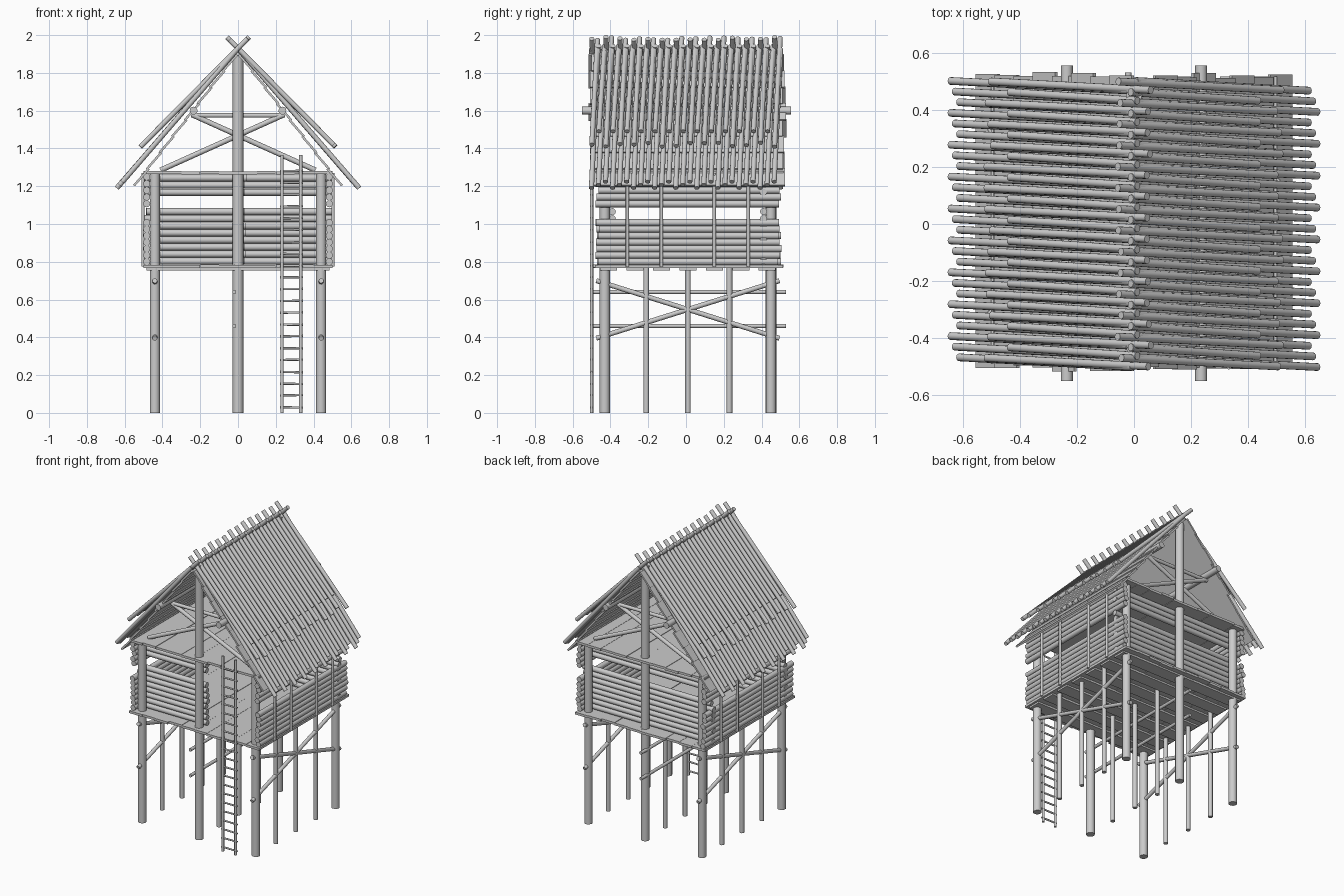
import bpy, bmesh, math, random
from mathutils import Vector, Matrix

if "Cube" in bpy.data.objects:
    bpy.data.objects.remove(bpy.data.objects["Cube"])

random.seed(4)


def finish(name, bm):
    me = bpy.data.meshes.new(name)
    bm.to_mesh(me)
    bm.free()
    ob = bpy.data.objects.new(name, me)
    bpy.context.collection.objects.link(ob)
    return ob


def rods(name, items, sides=12):
    """One object made of round poles, each given as (start, end, radius)."""
    bm = bmesh.new()
    for a, b, r in items:
        a, b = Vector(a), Vector(b)
        d = b - a
        m = Matrix.Translation((a + b) / 2) @ d.to_track_quat('Z', 'Y').to_matrix().to_4x4()
        bmesh.ops.create_cone(bm, cap_ends=True, segments=sides, radius1=r,
                              radius2=r, depth=d.length, matrix=m)
    for f in bm.faces:
        f.smooth = len(f.verts) == 4
        if not f.smooth:
            for e in f.edges:
                e.smooth = False
    return finish(name, bm)


def boards(name, items):
    """One object made of boxes, each given as (centre, size, tilt about y)."""
    bm = bmesh.new()
    for c, s, tilt in items:
        m = (Matrix.Translation(c) @ Matrix.Rotation(tilt, 4, 'Y')
             @ Matrix.Diagonal((*s, 1)))
        bmesh.ops.create_cube(bm, size=1, matrix=m)
    return finish(name, bm)


def jit(v=0.01):
    return random.uniform(-v, v)


FRONT, BACK, SIDE = -0.43, 0.45, 0.44

# Stilts and main posts
rods("corner_posts", [((x, y, 0), (x, y, 1.27), 0.027)
                      for x in (-SIDE, SIDE) for y in (FRONT, BACK)], 16)
rods("ridge_posts", [((0, y, 0), (0, y, 1.92), 0.028) for y in (FRONT, BACK)], 16)
rods("thin_stilts", [((x, y, 0), (x, y, 0.77), 0.015)
                     for x in (-SIDE, 0, SIDE) for y in (-0.21, 0.01, 0.23)])

# Bracing between the stilts
rods("side_cross_braces", [((x, -0.475, z0), (x, 0.495, z1), 0.013)
                           for x in (-SIDE, SIDE)
                           for z0, z1 in ((0.70, 0.395), (0.395, 0.70))])
rods("middle_rails", [((-0.02, -0.50, z), (-0.02, 0.53, z), 0.011)
                      for z in (0.64, 0.46)])

# Floor of lower room and loft, with joist boards underneath
for name, z in (("floor_planks", 0.776), ("loft_planks", 1.272)):
    boards(name, [((-0.45 + 0.1 * i, 0.012 + jit(0.008), z + jit(0.002)),
                   (0.0995, 0.995, 0.016), 0) for i in range(10)])
boards("floor_bearers", [((0, -0.41 + 0.14 * i, 0.762), (0.97, 0.09, 0.014), 0)
                         for i in range(7)])

# Log walls, each with a long slit opening
R = 0.0185
end_zs = [0.803 + 0.0375 * i for i in range(8)] + [1.168, 1.206, 1.244]
side_zs = [0.800 + 0.0345 * i for i in range(7)] + [1.107 + 0.0355 * i for i in range(5)]
rods("front_wall_logs", [((-0.495 + jit(), -0.39, z), (0.04 + jit(), -0.39, z), R)
                         for z in end_zs])
rods("back_wall_logs", [((-0.495 + jit(), 0.41, z), (0.495 + jit(), 0.41, z), R)
                        for z in end_zs])
rods("side_wall_logs", [((x, -0.47 + jit(), z), (x, 0.495 + jit(), z), R)
                        for x in (-0.483, 0.483) for z in side_zs])
rods("wall_uprights", [((x, y, 0.775), (x, y, 1.27), 0.009)
                       for x in (-0.503, 0.503) for y in (-0.31, -0.13, 0.15, 0.33)])

# Ladder
rods("ladder_rails", [((x, -0.5, 0), (x, -0.5, 1.365), 0.009) for x in (0.233, 0.332)])
rods("ladder_rungs", [((0.222, -0.5, 0.03 + 0.0625 * i),
                       (0.345, -0.5, 0.03 + 0.0625 * i + jit(0.003)), 0.006)
                      for i in range(21)], 8)

# Gable frames and purlins
gable = []
for y in (FRONT + 0.03, BACK - 0.03):
    gable.append(((-0.25, y, 1.575), (0.25, y, 1.575), 0.012))
    for s in (-1, 1):
        gable.append(((s * -0.41, y, 1.285), (s * 0.235, y, 1.575), 0.014))
rods("gable_braces", gable)
rods("purlins", [((x, -0.55, 1.6), (x, 0.555, 1.6), 0.021) for x in (-0.235, 0.235)])

# Roof: overlapping boards, long lower poles, and upper poles crossing at the ridge
sheath, lower, upper = [], [], []
slope = math.atan2(0.69, 0.535)
for s in (-1, 1):
    for i in range(8):
        t = (i + 0.5) / 8
        sheath.append(((s * (0.545 - 0.535 * t), 0.008 + jit(0.008), 1.205 + 0.69 * t),
                       (0.118, 1.02 + jit(0.015), 0.012), s * (slope - 0.06)))
    for i in range(27):
        y = 0.0372 * (i - 13)
        ext = (0.0, 0.015, 0.03)[i % 3]
        lower.append(((s * (0.642 - ext), s * (y - 0.017), 1.19 + ext * 1.1),
                      (s * 0.005, s * (y + 0.017), 1.925), 0.0135))
        e = 0.07 if i % 2 else jit(0.012)
        k = 0.04 if i % 2 else jit(0.008)
        upper.append(((s * (0.505 - e), s * (y - 0.015), 1.42 + e),
                      (s * (-0.052 + k), s * (y + 0.015), 1.983 - k), 0.0135))
boards("roof_boards", sheath)
rods("lower_roof_poles", lower)
rods("upper_roof_poles", upper)
